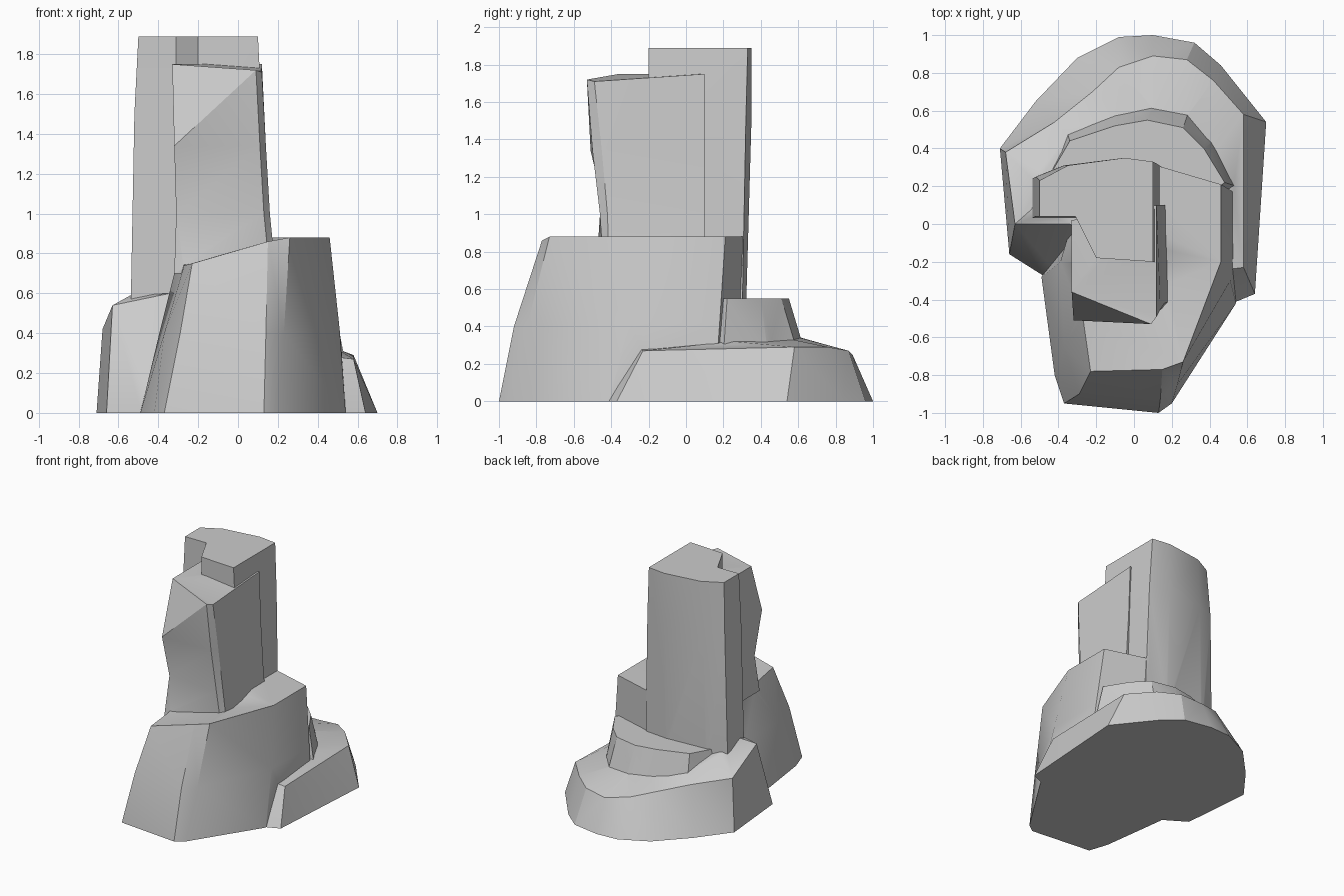
import bpy, bmesh


def loft(name, *rings):
    """Skin a closed stack of matching rings, bottom to top."""
    bm = bmesh.new()
    loops = [[bm.verts.new(p) for p in r] for r in rings]
    n = len(loops[0])
    for lo, hi in zip(loops, loops[1:]):
        for i in range(n):
            j = (i + 1) % n
            bm.faces.new((lo[i], lo[j], hi[j], hi[i]))
    bm.faces.new(loops[0][::-1])
    bm.faces.new(loops[-1])
    bmesh.ops.triangulate(bm, faces=bm.faces[:])
    bmesh.ops.recalc_face_normals(bm, faces=bm.faces[:])
    me = bpy.data.meshes.new(name)
    bm.to_mesh(me)
    bm.free()
    ob = bpy.data.objects.new(name, me)
    bpy.context.collection.objects.link(ob)
    return ob


def flat(z, *pts):
    return [(x, y, z) for x, y in pts]


# low ledge sweeping round the back, rising to the left block
ledge = loft(
    "low_ledge",
    flat(0, (.52, -.42), (.64, -.37), (.70, .54), (.46, .84), (.32, .96), (.10, 1), (-.08, .99),
         (-.30, .88), (-.52, .65), (-.71, .40), (-.66, -.16), (-.47, -.28), (0, -.3)),
    [(.50, -.24, .28), (.58, -.23, .27), (.58, .58, .29), (.42, .76, .29), (.28, .87, .27),
     (.10, .89, .25), (-.08, .83, .28), (-.22, .70, .31), (-.42, .54, .36), (-.68, .38, .42),
     (-.63, 0, .54), (-.34, 0, .60), (0, -.2, .6)],
    [(.45, -.2, .28), (.46, -.1, .29), (.50, .25, .32), (.40, .42, .32), (.28, .57, .33),
     (.10, .61, .34), (-.08, .58, .35), (-.22, .53, .37), (-.36, .46, .42), (-.50, .28, .53),
     (-.54, .08, .59), (-.33, .05, .60), (0, -.15, .6)])

# curved step above the ledge
step = loft(
    "back_step",
    flat(.25, (.54, .2), (.42, .44), (.29, .60), (.10, .64), (-.10, .60), (-.36, .51), (-.48, .25), (0, -.2)),
    flat(.55, (.48, .22), (.37, .40), (.26, .51), (.07, .55), (-.10, .52), (-.34, .44), (-.45, .25), (0, -.2)))

# big front shoulder
shoulder = loft(
    "front_shoulder",
    flat(0, (-.37, -.95), (.13, -1), (.20, -.95), (.54, -.42), (.55, .15), (.1, .29),
         (-.3, .1), (-.49, -.28), (-.42, -.8)),
    [(-.29, -.90, .40), (.14, -.92, .40), (.23, -.85, .40), (.51, -.30, .42), (.51, .18, .42),
     (.1, .3, .42), (-.3, .1, .42), (-.39, -.2, .42), (-.37, -.65, .40)],
    [(-.23, -.78, .75), (.15, -.77, .86), (.26, -.73, .88), (.46, -.20, .88), (.46, .21, .88),
     (.12, .31, .88), (-.2, .1, .88), (-.30, -.2, .78), (-.27, -.5, .74)])

# tall rear column
column = loft(
    "rear_column",
    flat(.45, (-.54, .03), (-.30, .03), (-.20, -.18), (.17, -.2), (.15, .30), (-.05, .32), (-.40, .30), (-.54, .24)),
    flat(1.5, (-.52, .04), (-.31, .04), (-.20, -.18), (.12, -.2), (.12, .32), (-.05, .35), (-.37, .31), (-.52, .25)),
    flat(1.89, (-.50, .04), (-.31, .04), (-.20, -.18), (.10, -.2), (.10, .33), (-.05, .35), (-.35, .31), (-.50, .23)))

# shorter twisted column in front of it
front = loft(
    "front_column",
    flat(.7, (-.32, -.48), (.16, -.44), (.19, -.41), (.18, .1), (-.32, .02)),
    flat(1.0, (-.31, -.43), (.13, -.46), (.16, -.42), (.155, .1), (-.31, .02)),
    flat(1.34, (-.32, -.51), (.11, -.50), (.14, -.45), (.135, .1), (-.32, .02)),
    [(-.33, -.36, 1.75), (.09, -.53, 1.72), (.12, -.49, 1.71), (.12, .1, 1.75), (-.33, .02, 1.75)])

# fuse the parts into one rock
for part in (step, ledge, column, front):
    mod = shoulder.modifiers.new("fuse", "BOOLEAN")
    mod.operation = "UNION"
    mod.solver = "EXACT"
    mod.object = part
bpy.context.view_layer.objects.active = shoulder
shoulder.select_set(True)
for mod in list(shoulder.modifiers):
    bpy.ops.object.modifier_apply(modifier=mod.name)
for part in (step, ledge, column, front):
    bpy.data.objects.remove(part)
shoulder.name = "rock_outcrop"
bpy.ops.object.shade_smooth_by_angle(angle=0.5)
